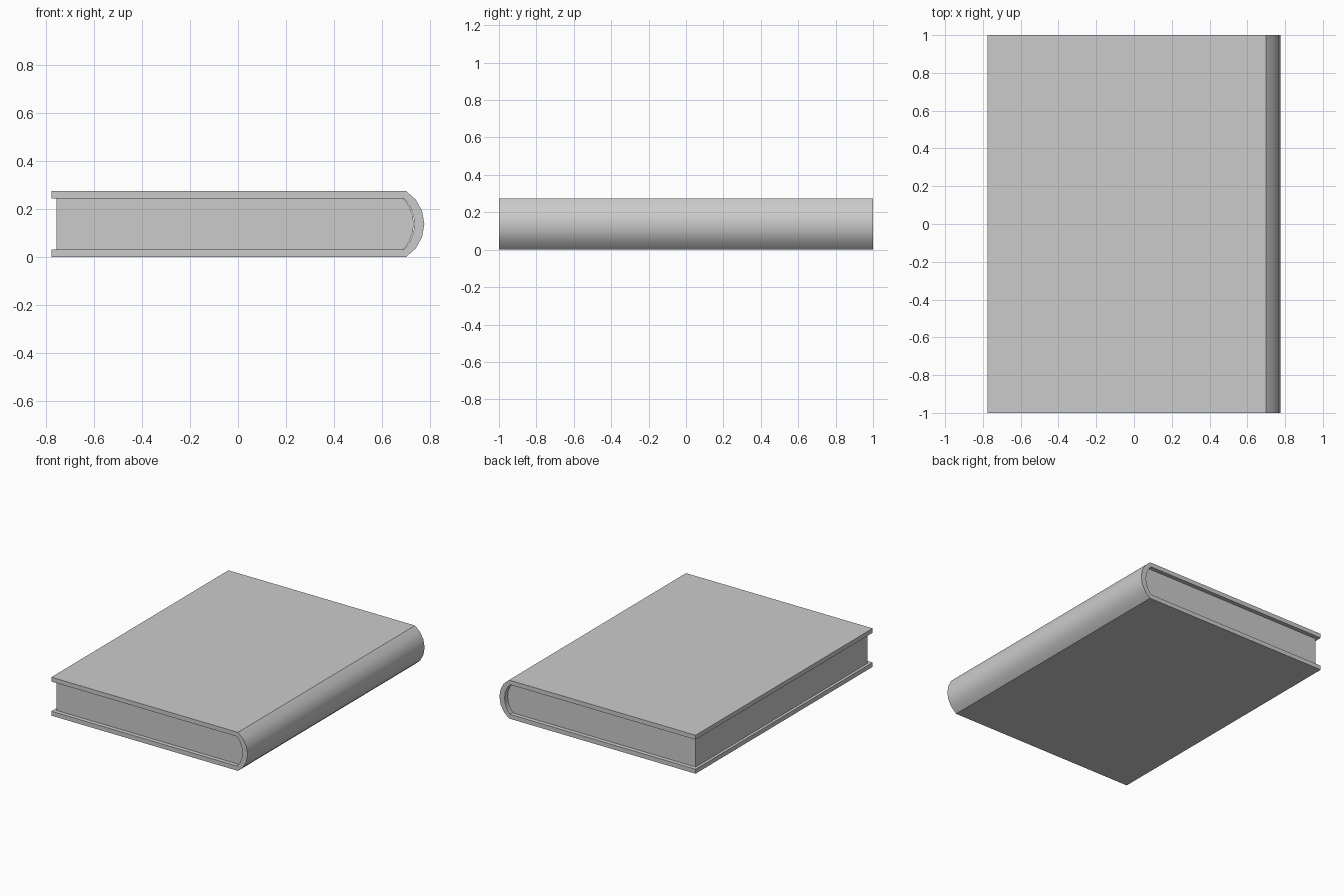
import bpy, bmesh, math

if "Cube" in bpy.data.objects:
    bpy.data.objects.remove(bpy.data.objects["Cube"])

MID = 0.1375   # half the book's thickness


def arc(x_start, x_apex, half, steps=6):
    """Arc bulging toward +x, listed from top to bottom."""
    sag = x_apex - x_start
    r = (half * half + sag * sag) / (2 * sag)
    a = math.asin(half / r)
    return [(x_apex - r + r * math.cos(t), MID + r * math.sin(t))
            for t in (a - 2 * a * i / steps for i in range(steps + 1))]


def extrude_profile(name, profile, half_len):
    """Extrude an x-z outline symmetrically along y."""
    bm = bmesh.new()
    face = bm.faces.new([bm.verts.new((x, -half_len, z)) for x, z in profile])
    ext = bmesh.ops.extrude_face_region(bm, geom=[face], use_keep_orig=True)
    moved = [v for v in ext["geom"] if isinstance(v, bmesh.types.BMVert)]
    bmesh.ops.translate(bm, verts=moved, vec=(0, 2 * half_len, 0))
    bmesh.ops.recalc_face_normals(bm, faces=bm.faces)
    mesh = bpy.data.meshes.new(name)
    bm.to_mesh(mesh)
    bm.free()
    obj = bpy.data.objects.new(name, mesh)
    bpy.context.collection.objects.link(obj)
    bpy.ops.object.select_all(action='DESELECT')
    bpy.context.view_layer.objects.active = obj
    obj.select_set(True)
    bpy.ops.object.shade_smooth_by_angle(angle=math.radians(30))
    return obj


# Cover: two boards joined by a rounded spine
left = -0.776
outer = arc(0.70, 0.776, MID)
inner = arc(0.692, 0.735, 0.106)
cover = ([(left, 2 * MID)] + outer + [(left, 0), (left, MID - 0.106)]
         + inner[::-1] + [(left, MID + 0.106)])
extrude_profile("cover", cover, 1.0)

# Page block, set back from the cover's open edges
pages = [(-0.756, MID + 0.106)] + arc(0.69, 0.732, 0.106) + [(-0.756, MID - 0.106)]
extrude_profile("pages", pages, 0.97)
